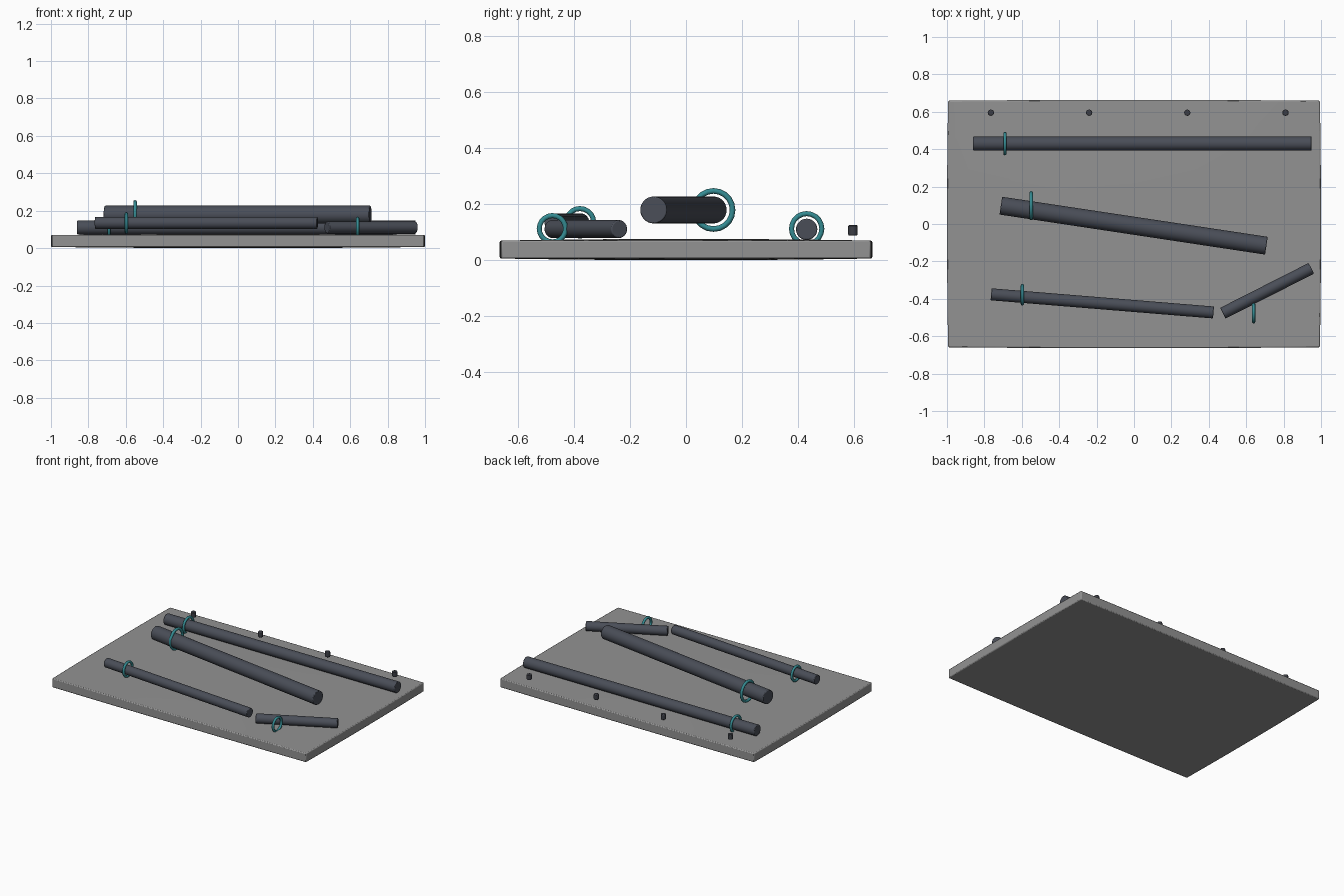
import bpy, bmesh, math
from mathutils import Vector

if "Cube" in bpy.data.objects:
    bpy.data.objects.remove(bpy.data.objects["Cube"])


def material(name, rgb):
    m = bpy.data.materials.new(name)
    m.diffuse_color = (*rgb, 1)
    m.use_nodes = True
    m.node_tree.nodes["Principled BSDF"].inputs["Base Color"].default_value = m.diffuse_color
    return m


STONE = material("grey stone", (0.29, 0.29, 0.29))
STEEL = material("dark steel", (0.067, 0.075, 0.096))
BLACK = material("blackened bolt", (0.045, 0.048, 0.06))
TEAL = material("teal ring", (0.035, 0.26, 0.29))


def finish(obj, name, mat, angle=35):
    obj.name = name
    obj.data.materials.append(mat)
    bpy.ops.object.select_all(action='DESELECT')
    obj.select_set(True)
    bpy.context.view_layer.objects.active = obj
    bpy.ops.object.shade_smooth_by_angle(angle=math.radians(angle))
    return obj


def bevel(obj, width, segments):
    mod = obj.modifiers.new("edge", 'BEVEL')
    mod.width, mod.segments = width, segments
    mod.limit_method, mod.angle_limit = 'ANGLE', math.radians(50)


def rod(name, a, b, r, mat, verts=28, edge=0.004):
    a, b = Vector(a), Vector(b)
    d = b - a
    bpy.ops.mesh.primitive_cylinder_add(
        vertices=verts, radius=r, depth=d.length, location=(a + b) / 2,
        rotation=d.to_track_quat('Z', 'Y').to_euler())
    obj = finish(bpy.context.object, name, mat)
    bevel(obj, edge, 2)


def ring(name, centre, major, minor):
    bpy.ops.mesh.primitive_torus_add(
        location=centre, rotation=(0, math.pi / 2, 0), major_radius=major,
        minor_radius=minor, major_segments=20, minor_segments=8)
    finish(bpy.context.object, name, TEAL, 50)


# Base slab, its sides and faces very slightly bowed outward
bm = bmesh.new()
bmesh.ops.create_cube(bm, size=2)
bmesh.ops.subdivide_edges(
    bm, edges=[e for e in bm.edges
               if abs(e.verts[0].co.z - e.verts[1].co.z) < 0.1],
    cuts=5, use_grid_fill=True)
for v in bm.verts:
    x, y, z = v.co
    v.co = (x * (0.994 + 0.006 * (1 - y * y)),
            y * (0.659 + 0.005 * (1 - x * x)),
            0.038 + z * (0.032 + 0.006 * (1 - x * x) * (1 - y * y)))
mesh = bpy.data.meshes.new("base_slab")
bm.to_mesh(mesh)
bm.free()
slab = bpy.data.objects.new("base_slab", mesh)
bpy.context.collection.objects.link(slab)
finish(slab, "base_slab", STONE)
bevel(slab, 0.006, 2)

# Pipes lying across the slab
rod("rear_pipe", (-0.86, 0.43, 0.11), (0.95, 0.43, 0.11), 0.038, STEEL)
rod("middle_pipe", (-0.712, 0.098, 0.179), (0.708, -0.116, 0.179), 0.048, STEEL)
rod("front_pipe", (-0.764, -0.376, 0.135), (0.425, -0.473, 0.135), 0.032, STEEL)
rod("short_pipe", (0.475, -0.477, 0.111), (0.948, -0.237, 0.111), 0.032, STEEL)

# Rings around the pipes
ring("rear_ring", (-0.69, 0.43, 0.112), 0.054, 0.009)
ring("middle_ring", (-0.55, 0.098, 0.179), 0.068, 0.010)
ring("front_ring", (-0.597, -0.378, 0.135), 0.049, 0.009)
ring("short_ring", (0.64, -0.476, 0.112), 0.047, 0.009)

# Row of bolts along the back edge
for i in range(4):
    x = -0.765 + 0.525 * i
    rod(f"bolt_{i + 1}", (x, 0.595, 0.088), (x, 0.595, 0.125), 0.017,
        BLACK, 12, 0.004)
